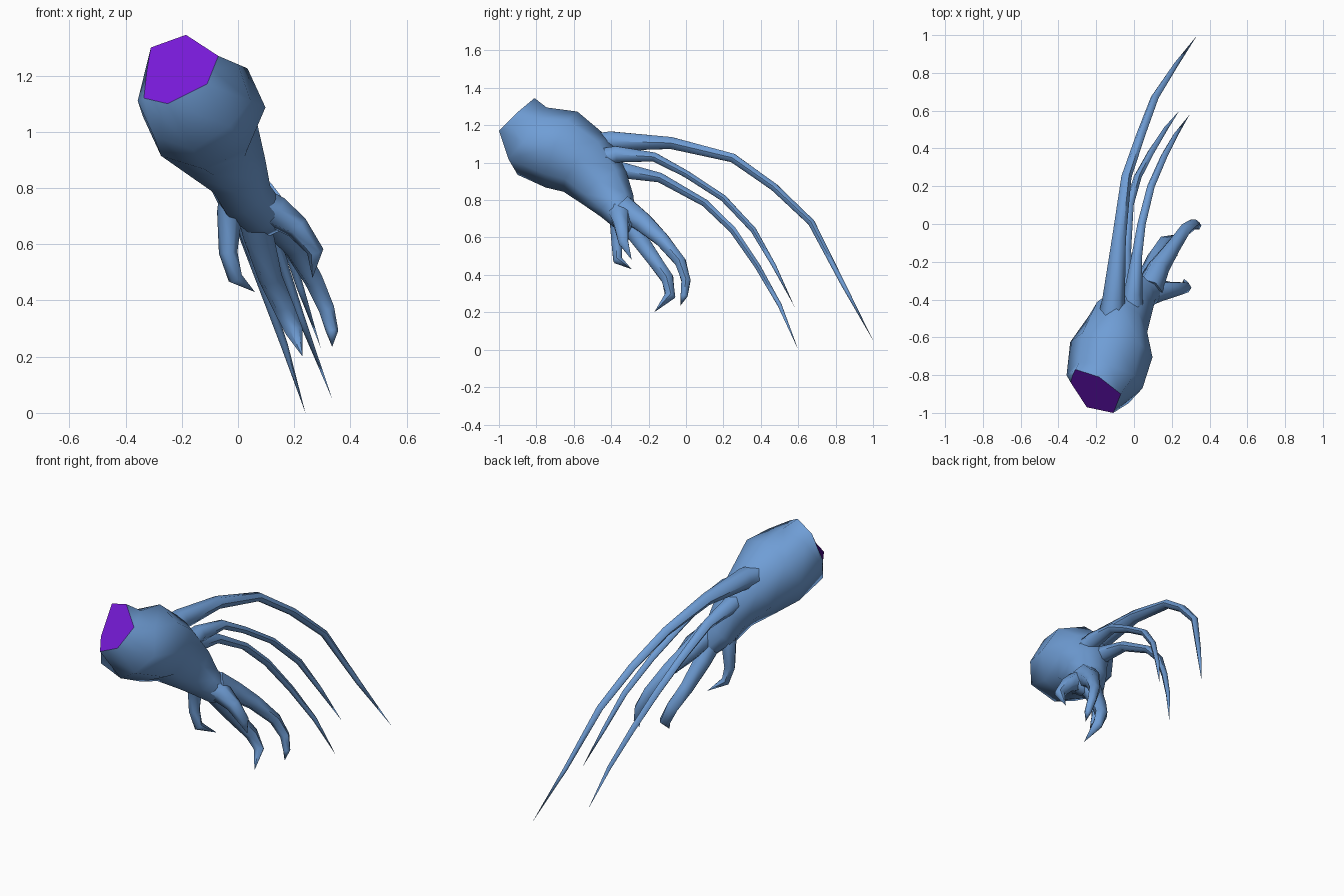
import bpy, bmesh, math
from mathutils import Vector

if "Cube" in bpy.data.objects:
    bpy.data.objects.remove(bpy.data.objects["Cube"])


def material(name, rgb):
    m = bpy.data.materials.new(name)
    m.diffuse_color = (*rgb, 1)
    m.use_nodes = True
    m.node_tree.nodes["Principled BSDF"].inputs["Base Color"].default_value = m.diffuse_color
    return m


SKIN = material("blue skin", (0.16, 0.34, 0.67))
CORE = material("purple core", (0.195, 0.011, 0.72))


def loft(name, rings, sides, fixed=(), pointed=False, angle=60):
    """Skin through rings of (centre, side radius, up radius); the first rings may be fixed loops."""
    bm = bmesh.new()
    pts = [Vector(r[0]) for r in rings]
    loops = []
    for i, (c, rs, ru) in enumerate(rings):
        if i < len(fixed):
            loops.append([bm.verts.new(p) for p in fixed[i]])
            continue
        if pointed and i == len(rings) - 1:
            break
        t = (pts[min(i + 1, len(pts) - 1)] - pts[max(i - 1, 0)]).normalized()
        # the side vector leans on x so that steep parts do not twist
        s = Vector((1, 0, 0)) - t * t.x
        s.normalize()
        u = s.cross(t)
        loops.append([bm.verts.new(pts[i] + s * rs * math.cos(a) + u * ru * math.sin(a))
                      for a in (2 * math.pi * k / sides for k in range(sides))])
    for a, b in zip(loops, loops[1:]):
        for k in range(sides):
            n = (k + 1) % sides
            bm.faces.new((a[k], a[n], b[n], b[k]))
    cap = bm.faces.new(loops[0])
    if fixed:
        cap.material_index = 1
        for e in cap.edges:
            e.smooth = False
    if pointed:
        tip = bm.verts.new(pts[-1])
        for k in range(sides):
            bm.faces.new((loops[-1][k], loops[-1][(k + 1) % sides], tip))
    else:
        bm.faces.new(loops[-1])
    bmesh.ops.recalc_face_normals(bm, faces=bm.faces)
    me = bpy.data.meshes.new(name)
    bm.to_mesh(me)
    bm.free()
    me.materials.append(SKIN)
    me.materials.append(CORE)
    ob = bpy.data.objects.new(name, me)
    bpy.context.collection.objects.link(ob)
    bpy.ops.object.select_all(action='DESELECT')
    ob.select_set(True)
    bpy.context.view_layer.objects.active = ob
    bpy.ops.object.shade_smooth_by_angle(angle=math.radians(angle), keep_sharp_edges=True)
    return ob


def limb(name, path, radii, sides=6):
    return loft(name, [(p, r, r) for p, r in zip(path, radii)], sides, pointed=True)


# Forearm stump with the cut purple end, narrowing to the palm
cut_edge = [(-.09, -.95, 1.22), (-.07, -.90, 1.27), (-.185, -.81, 1.345), (-.31, -.77, 1.30),
            (-.325, -.80, 1.21), (-.335, -.84, 1.12), (-.25, -.97, 1.10), (-.11, -1.0, 1.17)]
shoulder = [(.045, -.87, 1.11), (.0, -.80, 1.24), (-.13, -.745, 1.295), (-.29, -.73, 1.26),
            (-.357, -.80, 1.11), (-.30, -.89, .985), (-.16, -.90, .935), (-.03, -.95, 1.02)]
loft("forearm", [((-.2, -.88, 1.22), 0, 0),
                 ((-.15, -.83, 1.11), 0, 0),
                 ((-.12, -.665, 1.07), .222, .22),
                 ((-.085, -.53, .985), .165, .188),
                 ((-.01, -.44, .87), .115, .148),
                 ((.025, -.37, .77), .10, .105),
                 ((.09, -.33, .70), .09, .072),
                 ((.11, -.28, .66), .05, .04)], 8, fixed=(cut_edge, shoulder), angle=85)

# Clawed fingers
limb("left_finger", [(.005, -.40, .83), (-.03, -.37, .71), (-.035, -.37, .57),
                     (-.01, -.365, .48), (.06, -.29, .43)],
     [.065, .045, .033, .027, 0])
limb("right_finger", [(.03, -.38, .76), (.135, -.35, .715), (.21, -.345, .66),
                      (.275, -.335, .575), (.265, -.29, .48)],
     [.075, .06, .043, .03, 0])
limb("middle_finger", [(.05, -.36, .75), (.075, -.27, .62), (.115, -.17, .48),
                       (.16, -.10, .38), (.20, -.085, .29), (.23, -.17, .20)],
     [.065, .054, .043, .038, .032, 0])
limb("outer_finger", [(.08, -.34, .76), (.13, -.23, .68), (.20, -.13, .59),
                      (.27, -.03, .47), (.315, .0, .37), (.335, -.01, .29), (.335, -.03, .235)],
     [.075, .06, .044, .034, .028, .022, 0])

# Long whip tendrils
limb("upper_tendril", [(-.125, -.56, 1.08), (-.108, -.40, 1.115), (-.08, -.08, 1.105), (-.04, .25, 1.025),
                       (.035, .47, .87), (.11, .67, .68), (.22, .84, .35), (.335, 1.0, .05)],
     [.08, .06, .037, .027, .024, .021, .014, 0])
limb("right_tendril", [(-.02, -.53, 1.0), (-.005, -.37, 1.045), (.015, -.17, 1.03), (.04, .0, .94),
                       (.09, .20, .81), (.16, .36, .64), (.22, .47, .45), (.295, .58, .23)],
     [.075, .05, .028, .022, .02, .018, .013, 0])
limb("lower_tendril", [(-.06, -.51, .95), (-.055, -.37, .965), (-.045, -.14, .92), (-.025, .10, .785),
                       (.02, .25, .64), (.09, .38, .45), (.165, .50, .24), (.24, .60, .0)],
     [.08, .052, .03, .023, .021, .018, .013, 0])
